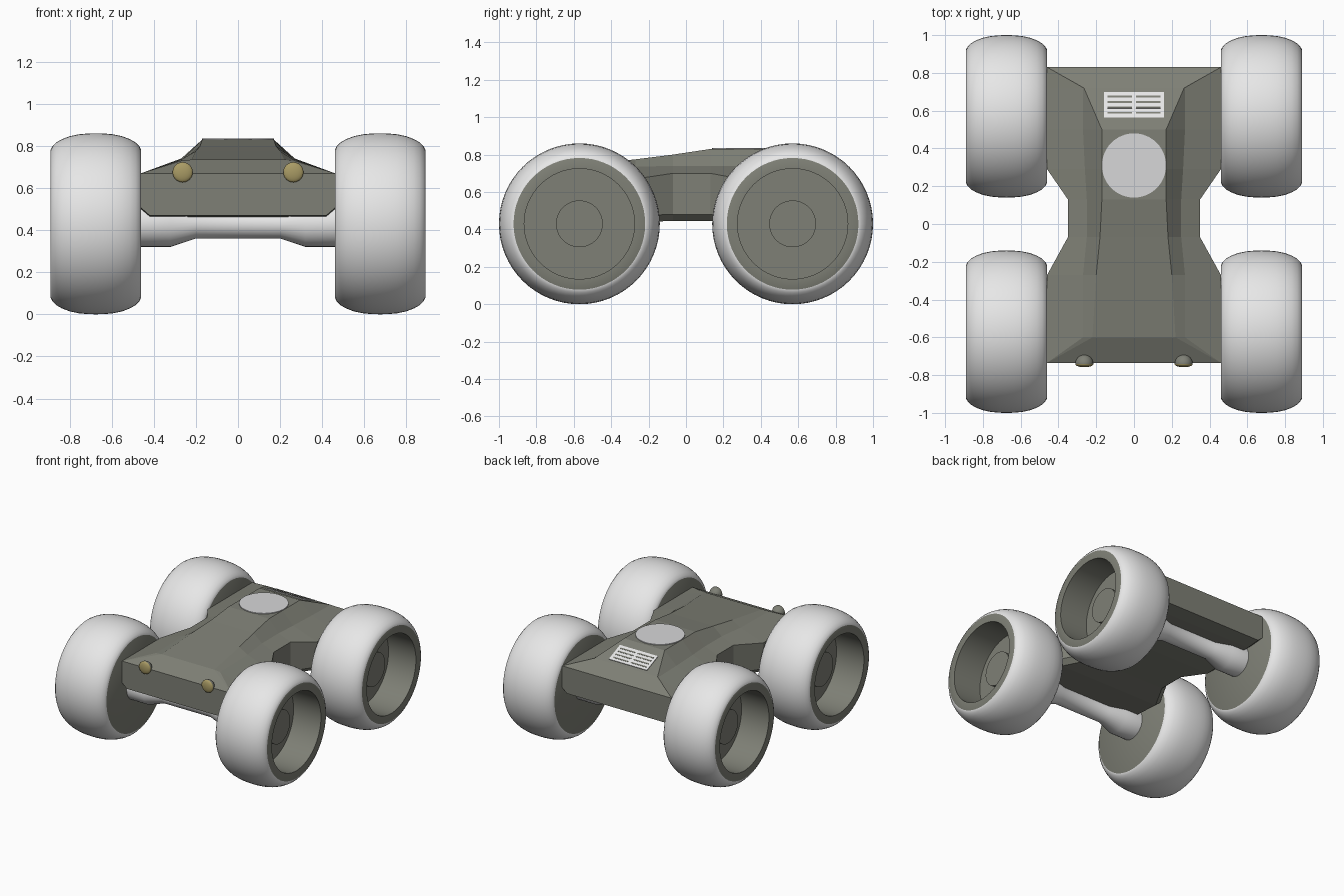
import bpy, bmesh, math
from mathutils import Matrix, Vector

old = bpy.data.objects.get("Cube")
if old:
    bpy.data.objects.remove(old, do_unlink=True)


def material(name, rgb):
    m = bpy.data.materials.new(name)
    m.use_nodes = True
    m.diffuse_color = (*rgb, 1)
    m.node_tree.nodes["Principled BSDF"].inputs["Base Color"].default_value = (*rgb, 1)
    return m


OLIVE = material("olive grey", (0.21, 0.215, 0.18))
WHITE = material("off white", (0.8, 0.8, 0.8))
SILVER = material("light grey", (0.68, 0.68, 0.69))
GOLD = material("lamp gold", (0.40, 0.33, 0.13))


def finish(bm, name, mats, smooth=None):
    bmesh.ops.remove_doubles(bm, verts=bm.verts, dist=1e-5)
    bmesh.ops.recalc_face_normals(bm, faces=bm.faces)
    me = bpy.data.meshes.new(name)
    bm.to_mesh(me)
    bm.free()
    for m in mats:
        me.materials.append(m)
    ob = bpy.data.objects.new(name, me)
    bpy.context.collection.objects.link(ob)
    if smooth:
        bpy.ops.object.select_all(action='DESELECT')
        ob.select_set(True)
        bpy.context.view_layer.objects.active = ob
        bpy.ops.object.shade_smooth_by_angle(angle=math.radians(smooth))
    return ob


def lathe(name, profile, frame, mats, rule=lambda i: 0, sides=48, smooth=30):
    """Spin (distance along x, radius) points about x, then place by frame."""
    bm = bmesh.new()
    rings = []
    for d, r in profile:
        turns = [2 * math.pi * k / sides for k in range(sides)]
        rings.append([bm.verts.new(frame @ Vector((d, r * math.cos(a), r * math.sin(a))))
                      for a in turns] if r else [bm.verts.new(frame @ Vector((d, 0, 0)))])
    for i, (a, b) in enumerate(zip(rings, rings[1:])):
        for k in range(sides):
            n = (k + 1) % sides
            corners = [a[k % len(a)], a[n % len(a)], b[n % len(b)], b[k % len(b)]]
            face = bm.faces.new(list(dict.fromkeys(corners)))
            face.material_index = rule(i)
    return finish(bm, name, mats, smooth)


def plate(name, size, frame, mat):
    bm = bmesh.new()
    bmesh.ops.create_cube(bm, size=1, matrix=frame @ Matrix.Diagonal((*size, 1)))
    return finish(bm, name, [mat])


# Wheels: barrel tyre with a deep dish and a raised hub
MID, HALF = 0.675, 0.215
curve = [(1, 0.352), (0.96, 0.368), (0.88, 0.386), (0.75, 0.402),
         (0.58, 0.416), (0.38, 0.425), (0.18, 0.429)]
tread = ([(MID - HALF * t, r) for t, r in curve] + [(MID, 0.43)]
         + [(MID + HALF * t, r) for t, r in reversed(curve)])
dish = [(0.89, 0.295), (0.66, 0.295), (0.66, 0.125), (0.75, 0.125), (0.75, 0)]
wheel = [(MID - HALF, 0)] + tread + dish
for side, sx in (("left", 1), ("right", -1)):
    for end, y in (("front", -0.57), ("rear", 0.57)):
        frame = Matrix.Translation((0, y, 0.43)) @ Matrix.Diagonal((sx, 1, 1, 1))
        lathe(f"{end}_{side}_wheel", wheel, frame, [WHITE, OLIVE],
              lambda i: 0 if 0 < i < len(tread) else 1, sides=64)

# Axles, thick at both ends
half = [(0.47, 0), (0.47, 0.11), (0.32, 0.11), (0.2, 0.07)]
for end, y in (("front", -0.57), ("rear", 0.57)):
    lathe(f"{end}_axle", half + [(-d, r) for d, r in reversed(half)],
          Matrix.Translation((0, y, 0.43)), [WHITE], sides=32)

# Hull: faceted loft along y
# y, side x, side top z, ridge x, ridge z, deck x, deck z, bottom z
stations = [
    (-0.735, 0.46, 0.67, 0.46, 0.67, 0.46, 0.67, 0.47),
    (-0.60, 0.46, 0.67, 0.27, 0.73, 0.22, 0.735, 0.46),
    (-0.27, 0.46, 0.67, 0.27, 0.735, 0.20, 0.775, 0.44),
    (-0.07, 0.35, 0.70, 0.25, 0.74, 0.18, 0.80, 0.445),
    (0.13, 0.35, 0.70, 0.25, 0.74, 0.17, 0.83, 0.445),
    (0.29, 0.46, 0.67, 0.26, 0.74, 0.17, 0.83, 0.445),
    (0.50, 0.46, 0.67, 0.27, 0.74, 0.17, 0.83, 0.455),
    (0.72, 0.46, 0.67, 0.27, 0.735, 0.265, 0.738, 0.46),
    (0.83, 0.46, 0.67, 0.46, 0.67, 0.46, 0.67, 0.47),
]
bm = bmesh.new()
rings = []
for y, xs, zs, xr, zr, xd, zd, zb in stations:
    right = [(xs - 0.04, zb), (xs, zb + 0.035), (xs, zs), (xr, zr), (xd, zd)]
    loop = right + [(-x, z) for x, z in reversed(right)]
    rings.append([bm.verts.new((x, y, z)) for x, z in loop])
for a, b in zip(rings, rings[1:]):
    for k in range(len(a)):
        n = (k + 1) % len(a)
        bm.faces.new((a[k], a[n], b[n], b[k]))
bm.faces.new(rings[0])
bm.faces.new(rings[-1])
bmesh.ops.dissolve_degenerate(bm, edges=bm.edges, dist=1e-5)
finish(bm, "hull", [OLIVE])

# Round hatch on the deck
lathe("deck_hatch", [(0, 0), (0, 0.17), (0.008, 0.17), (0.008, 0)],
      Matrix.Translation((0, 0.31, 0.828)) @ Matrix.Rotation(-math.pi / 2, 4, 'Y'), [SILVER])

# Vent grille on the rear slope
tilt = math.atan2(0.738 - 0.83, 0.72 - 0.50)
slope = Matrix.Translation((0, 0.63, 0.7765)) @ Matrix.Rotation(tilt, 4, 'X')
plate("vent_plate", (0.32, 0.145, 0.008), slope, WHITE)
for sx in (-1, 1):
    for row in range(4):
        spot = Matrix.Translation((sx * 0.075, (row - 1.5) * 0.031, 0.004))
        plate(f"vent_slot_{'left' if sx > 0 else 'right'}_{row + 1}",
              (0.13, 0.01, 0.003), slope @ spot, OLIVE)

# Headlights: rounded shell behind, shallow gold lens in front
arc = [math.pi / 2 * k / 6 for k in range(7)]
shell = [(0.052 * math.sin(a), 0.048 * math.cos(a)) for a in arc[:-1]] + [(0.052, 0)]
lens = [(-0.016 * math.sin(a), 0.048 * math.cos(a)) for a in arc[:-1]] + [(-0.016, 0)]
for side, sx in (("left", 1), ("right", -1)):
    frame = Matrix.Translation((sx * 0.263, -0.742, 0.675)) @ Matrix.Rotation(math.pi / 2, 4, 'Z')
    lathe(f"{side}_headlight", list(reversed(lens)) + shell, frame, [GOLD, OLIVE],
          lambda i: 0 if i < len(lens) else 1, sides=24, smooth=40)
